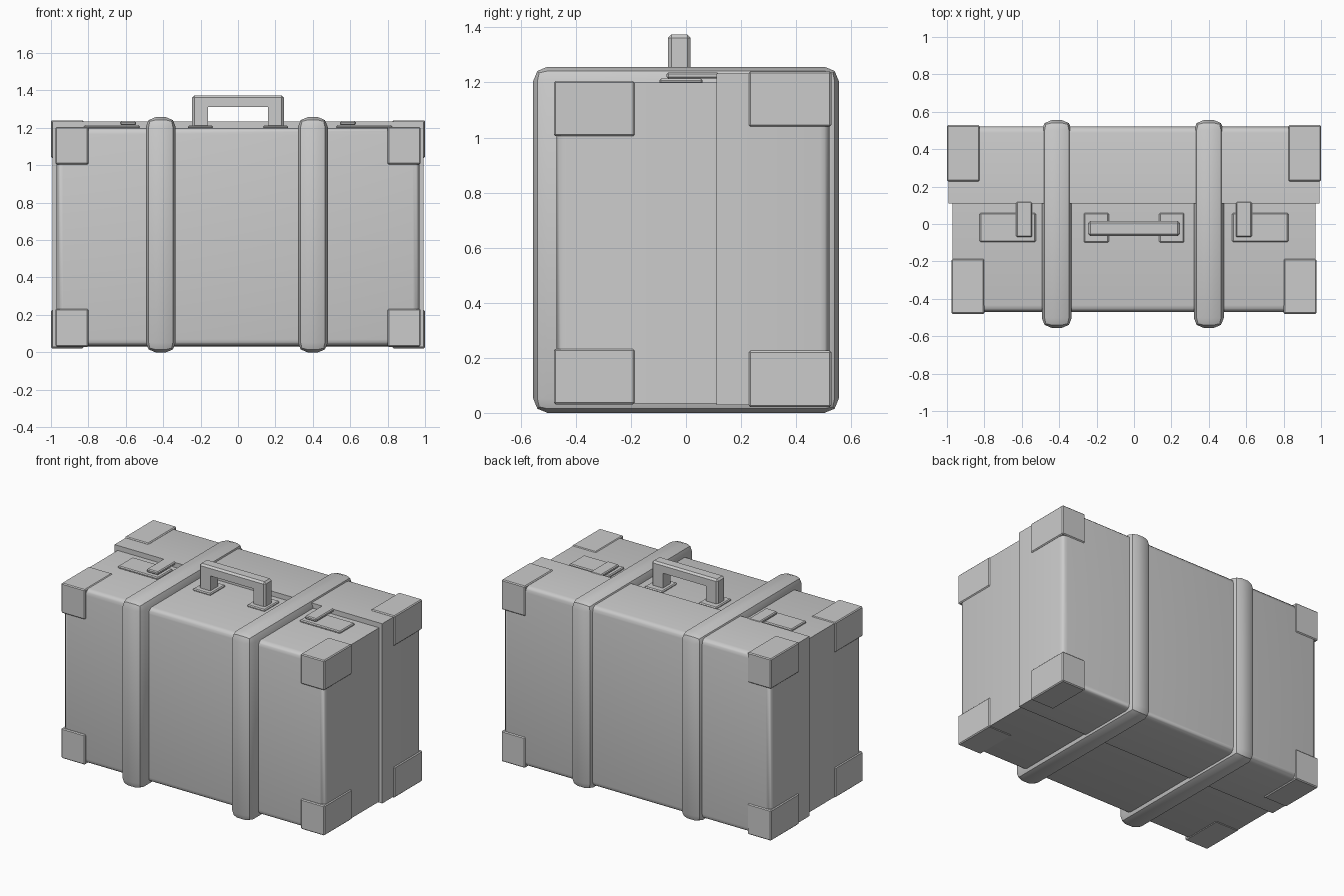
import bpy, bmesh, math

if "Cube" in bpy.data.objects:
    bpy.data.objects.remove(bpy.data.objects["Cube"])


def box(name, x, y, z, bevel=0, segments=1, pick=None):
    """Box from axis ranges, with optional bevel on picked edges."""
    bm = bmesh.new()
    bmesh.ops.create_cube(bm, size=1)
    for v in bm.verts:
        for i, (a, b) in enumerate((x, y, z)):
            v.co[i] = max(a, b) if v.co[i] > 0 else min(a, b)
    if bevel:
        edges = [e for e in bm.edges if pick is None or pick(e)]
        bmesh.ops.bevel(bm, geom=edges, offset=bevel, segments=segments,
                        profile=0.5, affect='EDGES')
    return finish(name, bm)


def finish(name, bm):
    bmesh.ops.recalc_face_normals(bm, faces=bm.faces)
    mesh = bpy.data.meshes.new(name)
    bm.to_mesh(mesh)
    bm.free()
    ob = bpy.data.objects.new(name, mesh)
    bpy.context.collection.objects.link(ob)
    bpy.ops.object.select_all(action='DESELECT')
    ob.select_set(True)
    bpy.context.view_layer.objects.active = ob
    bpy.ops.object.shade_smooth_by_angle(angle=math.radians(35))
    return ob


# Case halves, rounded around their outer faces
box("case_front", (-0.97, 0.97), (-0.47, 0.13), (0.035, 1.20), 0.035, 3,
    lambda e: all(v.co.y < 0 for v in e.verts))
box("case_back", (-0.993, 0.993), (0.11, 0.522), (0.028, 1.233), 0.035, 3,
    lambda e: all(v.co.y > 0.3 for v in e.verts))

# Straps wrapped around the case
for side, cx in (("left", -0.413), ("right", 0.4)):
    box("strap_" + side, (cx - 0.08, cx + 0.08), (-0.555, 0.555),
        (0, 1.257), 0.052, 2)

for side, s in (("left", -1), ("right", 1)):
    # Corner guards of both halves
    for level, zf, zb in (("bottom", (0.031, 0.232), (0.021, 0.226)),
                          ("top", (1.005, 1.205), (1.04, 1.24))):
        box(f"front_corner_{level}_{side}", (s * 0.80, s * 0.976),
            (-0.48, -0.187), zf, 0.006)
        box(f"back_corner_{level}_{side}", (s * 0.825, s), (0.228, 0.528),
            zb, 0.006)

    # Latch plate and hasp reaching from the back half
    box("latch_plate_" + side, (s * 0.525, s * 0.825), (-0.097, 0.06),
        (1.195, 1.214), 0.006)
    box("latch_hasp_" + side, (s * 0.545, s * 0.63), (-0.07, 0.12),
        (1.214, 1.236), 0.006)

    # Handle mounting plates
    box("handle_plate_" + side, (s * 0.135, s * 0.267), (-0.1, 0.06),
        (1.195, 1.212), 0.006)

# Handle: U-shaped profile extruded in depth
outline = [(-0.245, 1.2), (-0.245, 1.374), (0.245, 1.374), (0.245, 1.2),
           (0.16, 1.2), (0.16, 1.312), (-0.16, 1.312), (-0.16, 1.2)]
bm = bmesh.new()
face = bm.faces.new([bm.verts.new((x, -0.065, z)) for x, z in outline])
ext = bmesh.ops.extrude_face_region(bm, geom=[face])
for v in ext["geom"]:
    if isinstance(v, bmesh.types.BMVert):
        v.co.y = 0.017
bmesh.ops.recalc_face_normals(bm, faces=bm.faces)
outer = [e for e in bm.edges if all(abs(v.co.x) > 0.2 for v in e.verts)
         and any(v.co.z > 1.3 for v in e.verts)]
bmesh.ops.bevel(bm, geom=outer, offset=0.012, segments=1, affect='EDGES')
finish("handle", bm)
